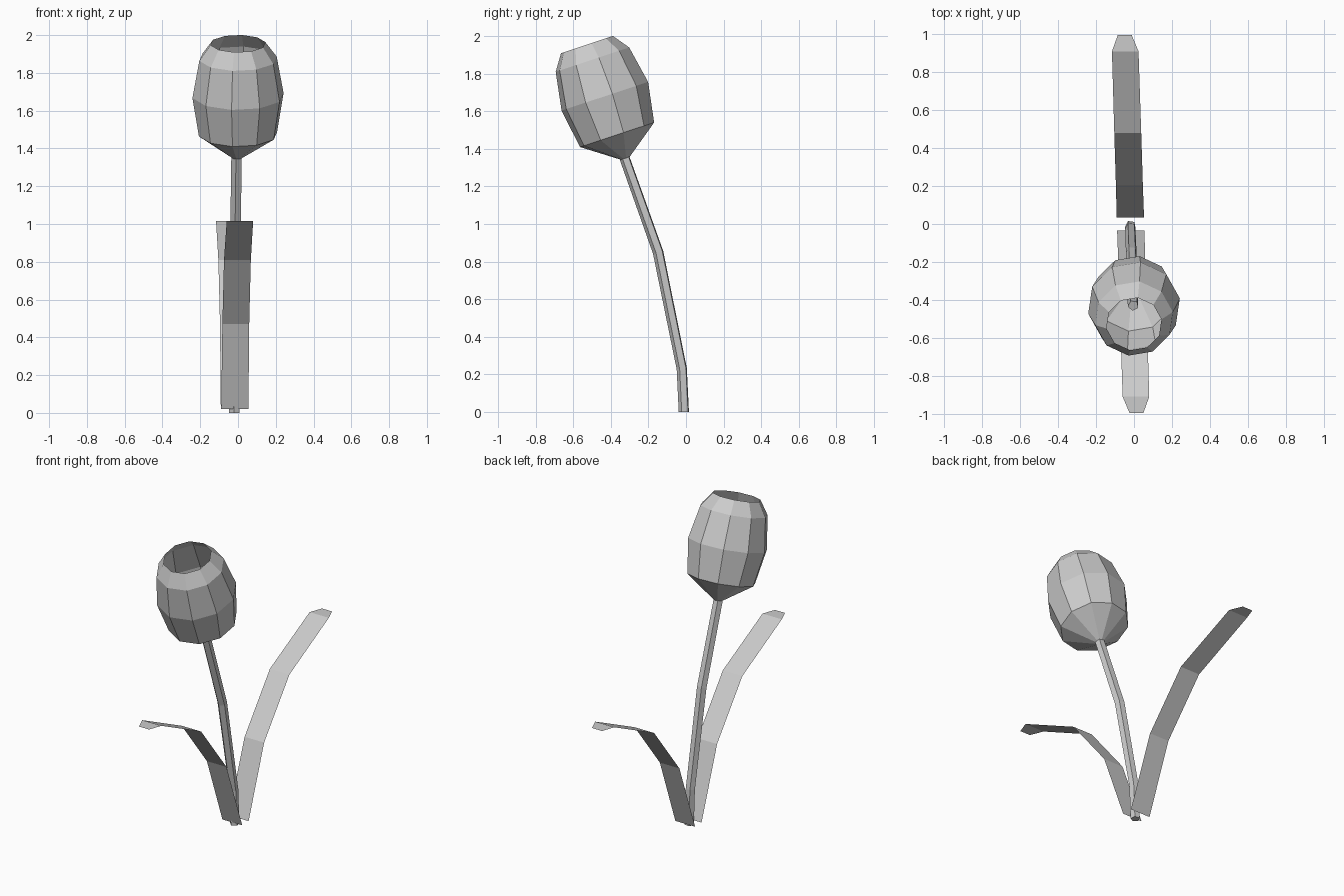
import bpy, bmesh
from math import sin, cos, radians, tau
from mathutils import Vector, Matrix

cube = bpy.data.objects.get("Cube")
if cube:
    bpy.data.objects.remove(cube)

GREY = (0.6, 0.6, 0.6, 1)
grey = bpy.data.materials.new("plain grey")
grey.use_nodes = True
grey.diffuse_color = GREY
grey.node_tree.nodes["Principled BSDF"].inputs["Base Color"].default_value = GREY


def finish(name, bm):
    mesh = bpy.data.meshes.new(name)
    bm.to_mesh(mesh)
    bm.free()
    mesh.materials.append(grey)
    obj = bpy.data.objects.new(name, mesh)
    bpy.context.collection.objects.link(obj)
    return obj


def loft(name, rings, sides, turn, caps=()):
    """Skin rings given as (centre, radius, forward tilt in degrees)."""
    bm = bmesh.new()
    loops = []
    for centre, radius, tilt in rings:
        rot = Matrix.Rotation(radians(tilt), 3, 'X')
        loop = []
        for i in range(sides):
            a = radians(turn) + tau * i / sides
            loop.append(bm.verts.new(Vector(centre) + rot @ Vector((sin(a), -cos(a), 0)) * radius))
        loops.append(loop)
    for low, high in zip(loops, loops[1:]):
        for i in range(sides):
            j = (i + 1) % sides
            bm.faces.new((low[i], low[j], high[j], high[i]))
    for index in caps:
        bm.faces.new(loops[index])
    bmesh.ops.recalc_face_normals(bm, faces=bm.faces)
    return finish(name, bm)


# Bent stem, ending as a short pistil inside the bloom
loft("stem", [
    ((-0.018, -0.010, 0.00), 0.029, 0),
    ((-0.018, -0.021, 0.23), 0.029, 7),
    ((-0.013, -0.147, 0.85), 0.030, 16),
    ((-0.007, -0.325, 1.35), 0.029, 19),
    ((-0.004, -0.430, 1.66), 0.029, 19),
], 5, -8, caps=(0, -1))

# Open cup of the bloom, leaning forward
loft("bloom", [
    ((-0.005, -0.323, 1.350), 0.025, 18.3),
    ((0.000, -0.367, 1.475), 0.210, 18.3),
    ((0.000, -0.432, 1.680), 0.245, 18.3),
    ((0.000, -0.498, 1.875), 0.208, 18.3),
    ((0.000, -0.527, 1.955), 0.147, 18.3),
], 10, -8)


# Thin leaves: the second is the first turned half way round the stem
def leaf(name, side):
    bm = bmesh.new()
    rows = []
    for y, z, half in ((0.035, 0.02, 0.072), (0.205, 0.47, 0.071), (0.48, 0.81, 0.071),
                       (0.91, 1.015, 0.070), (0.995, 1.015, 0.037)):
        mid = -0.031 * y
        rows.append([bm.verts.new((-0.018 + side * (mid + s * half), side * y, z)) for s in (-1, 1)])
    for (a, b), (c, d) in zip(rows, rows[1:]):
        bm.faces.new((a, b, d, c))
    return finish(name, bm)


leaf("back_leaf", 1)
leaf("front_leaf", -1)
